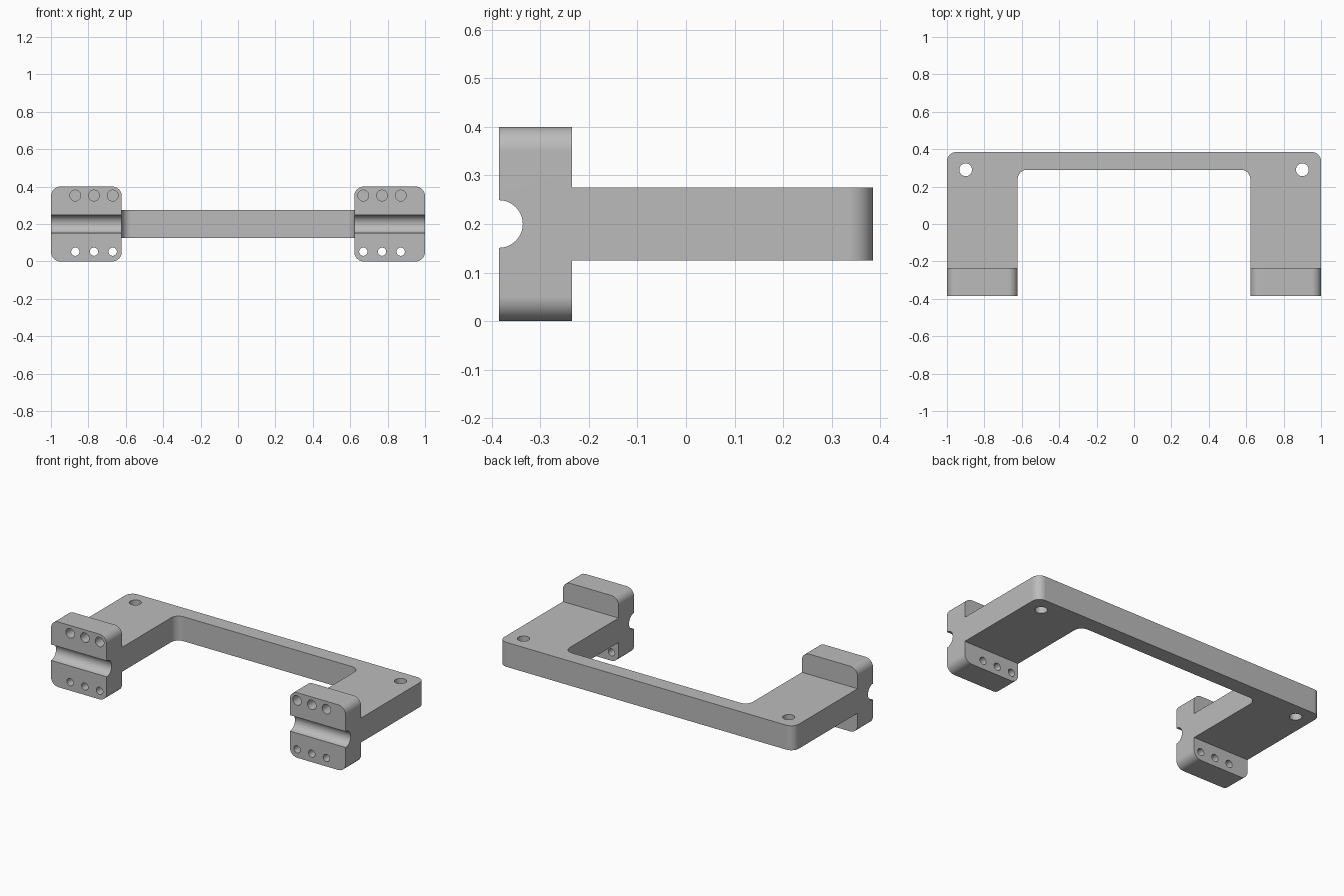
import bpy, bmesh, math
from mathutils import Matrix, Vector

cube = bpy.data.objects.get("Cube")
if cube:
    bpy.data.objects.remove(cube, do_unlink=True)

grey = bpy.data.materials.new("light_grey_metal")
grey.use_nodes = True
grey.diffuse_color = (0.5, 0.5, 0.5, 1)
grey.node_tree.nodes["Principled BSDF"].inputs["Base Color"].default_value = (0.5, 0.5, 0.5, 1)

ALONG_X = Matrix.Rotation(math.pi / 2, 3, 'Y')
ALONG_Y = Matrix.Rotation(math.pi / 2, 3, 'X')
ALONG_Z = Matrix.Identity(3)


def rounded(corners, steps=10):
    """Outline with a fillet of the given radius at each right-angled corner (x, y, r)."""
    pts = []
    for i, (x, y, r) in enumerate(corners):
        p = Vector((x, y))
        if not r:
            pts.append(p)
            continue
        a = (Vector(corners[i - 1][:2]) - p).normalized()
        b = (Vector(corners[(i + 1) % len(corners)][:2]) - p).normalized()
        centre = p + (a + b) * r
        for k in range(steps + 1):
            t = math.pi / 2 * k / steps
            pts.append(centre - b * r * math.cos(t) - a * r * math.sin(t))
    return pts


def prism(name, outline, to_world, depth):
    """Extrude an outline by a depth vector."""
    bm = bmesh.new()
    face = bm.faces.new([bm.verts.new(to_world(p)) for p in outline])
    side = bmesh.ops.extrude_face_region(bm, geom=[face])
    bmesh.ops.translate(bm, vec=depth, verts=[g for g in side["geom"] if isinstance(g, bmesh.types.BMVert)])
    bmesh.ops.recalc_face_normals(bm, faces=bm.faces)
    return finish(name, bm)


def rod(name, centre, radius, length, rotation):
    bm = bmesh.new()
    bmesh.ops.create_cone(bm, cap_ends=True, segments=48, radius1=radius, radius2=radius,
                          depth=length, matrix=Matrix.Translation(centre) @ rotation.to_4x4())
    return finish(name, bm)


def finish(name, bm):
    mesh = bpy.data.meshes.new(name)
    bm.to_mesh(mesh)
    bm.free()
    mesh.materials.append(grey)
    obj = bpy.data.objects.new(name, mesh)
    bpy.context.collection.objects.link(obj)
    return obj


def combine(body, other, operation):
    """Apply a boolean and remove the helper."""
    bpy.context.view_layer.objects.active = body
    mod = body.modifiers.new(operation.lower(), 'BOOLEAN')
    mod.operation, mod.solver, mod.object = operation, 'EXACT', other
    bpy.ops.object.modifier_apply(modifier=mod.name)
    bpy.data.objects.remove(other, do_unlink=True)


# U-shaped plate with rounded back corners
front, back, jaw_back = -0.385, 0.385, -0.235
inner = 0.622
plate = rounded([(-1, jaw_back - 0.05, 0), (-inner, jaw_back - 0.05, 0), (-inner, 0.29, 0.05),
                 (inner, 0.29, 0.05), (inner, jaw_back - 0.05, 0), (1, jaw_back - 0.05, 0),
                 (1, back, 0.05), (-1, back, 0.05)])
bracket = prism("mounting_bracket", plate, lambda p: (p.x, p.y, 0.125), (0, 0, 0.15))

for s in (-1, 1):
    # Upright clamp block at the end of each arm
    block = rounded([(s * inner, 0, 0.05), (s, 0, 0.05), (s, 0.4, 0.05), (s * inner, 0.4, 0.05)])
    combine(bracket, prism("clamp_block", block, lambda p: (p.x, front, p.y),
                           (0, jaw_back - front, 0)), 'UNION')

for s in (-1, 1):
    # Half-round groove across the clamp face
    combine(bracket, rod("groove_cutter", (s * 0.81, front, 0.2), 0.049, 0.6, ALONG_X), 'DIFFERENCE')
    # Vertical mounting hole through the plate
    combine(bracket, rod("mount_cutter", (s * 0.9, 0.29, 0.2), 0.034, 0.4, ALONG_Z), 'DIFFERENCE')
    # Blind upper holes and through lower holes in the clamp
    for x in (0.67, 0.77, 0.87):
        combine(bracket, rod("blind_cutter", (s * x, front, 0.352), 0.029, 0.2, ALONG_Y), 'DIFFERENCE')
        combine(bracket, rod("through_cutter", (s * x, -0.31, 0.052), 0.022, 0.3, ALONG_Y), 'DIFFERENCE')

# Smooth fillets and holes, crisp edges
bpy.ops.object.select_all(action='DESELECT')
bracket.select_set(True)
bpy.context.view_layer.objects.active = bracket
bpy.ops.object.shade_smooth_by_angle(angle=math.radians(30))
weighted = bracket.modifiers.new("even_shading", 'WEIGHTED_NORMAL')
weighted.keep_sharp = True
